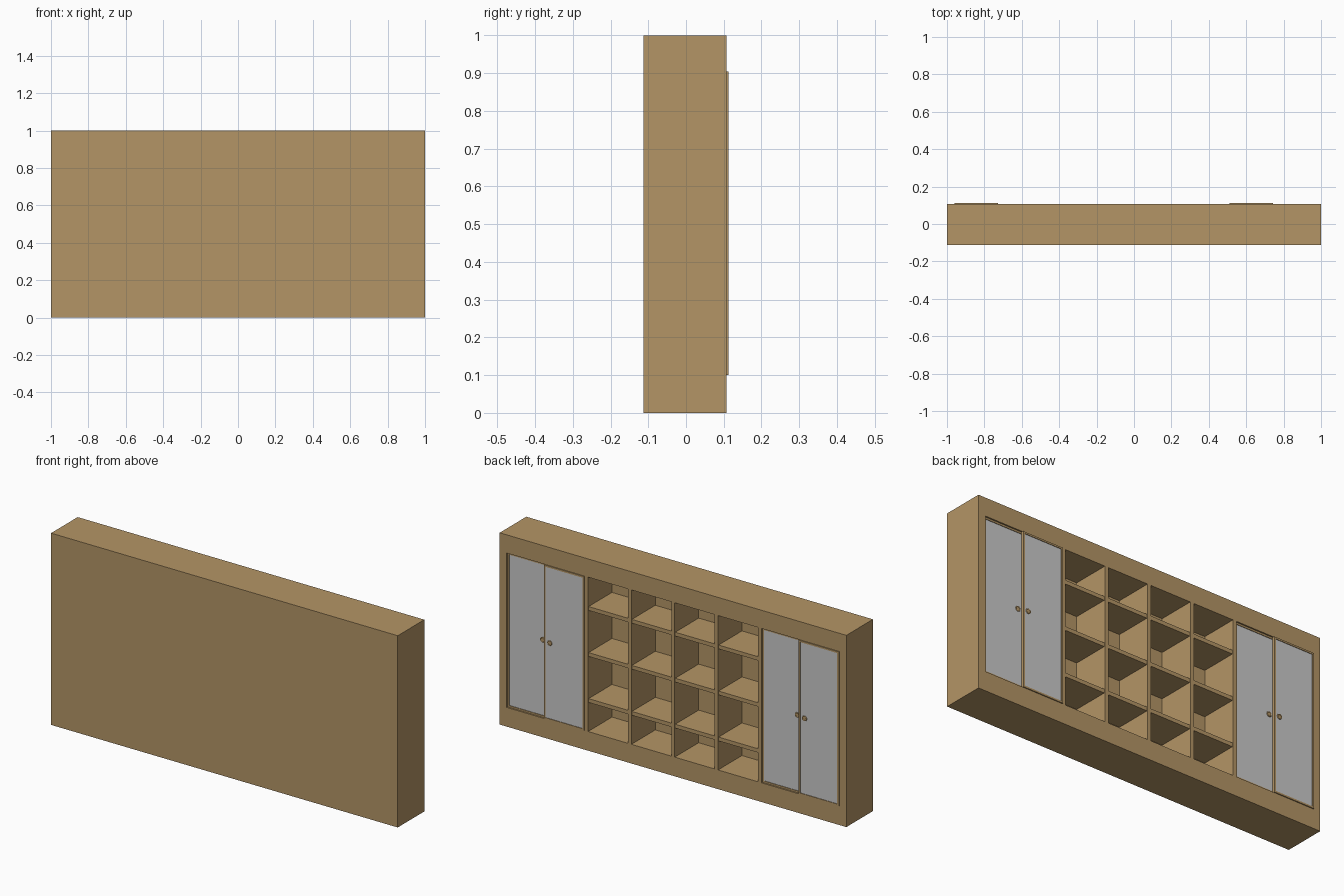
import bpy
import math

if "Cube" in bpy.data.objects:
    bpy.data.objects.remove(bpy.data.objects["Cube"])


def material(name, rgb):
    m = bpy.data.materials.new(name)
    m.diffuse_color = (*rgb, 1.0)
    m.use_nodes = True
    m.node_tree.nodes["Principled BSDF"].inputs["Base Color"].default_value = m.diffuse_color
    return m


WOOD = material("oak wood", (0.455, 0.30, 0.133))
GREY = material("grey door panel", (0.59, 0.59, 0.59))

Y_BACK, Y_FACE, Y_DOOR = -0.112, 0.107, 0.112
Z_LOW, Z_HIGH = 0.10, 0.905


def box(name, x, y, z, mat=WOOD):
    """Box from (min, max) pairs."""
    bpy.ops.mesh.primitive_cube_add(
        size=1, location=[(a + b) / 2 for a, b in (x, y, z)])
    ob = bpy.context.object
    ob.name = name
    ob.scale = [b - a for a, b in (x, y, z)]
    bpy.ops.object.transform_apply(location=False, rotation=False, scale=True)
    ob.data.materials.append(mat)
    return ob


# Carcass: base plinth, thick top, end walls
box("plinth", (-1, 1), (Y_BACK, Y_FACE), (0, Z_LOW))
box("top_board", (-1, 1), (Y_BACK, Y_FACE), (Z_HIGH, 1))
for side, (a, b) in (("left", (-1, -0.96)), ("right", (0.96, 1))):
    box(side + "_end_wall", (a, b), (Y_BACK, Y_FACE), (Z_LOW, Z_HIGH))

# Back board in two halves, meeting at the middle seam
box("back_board_left", (-0.96, 0), (Y_BACK, -0.09), (Z_LOW, Z_HIGH))
box("back_board_right", (0, 0.96), (Y_BACK, -0.09), (Z_LOW, Z_HIGH))

# Upright dividers; the outer two also edge the cupboards
for i in range(5):
    x = -0.5 + 0.25 * i
    box("divider", (x - 0.01, x + 0.01), (-0.09, Y_FACE), (Z_LOW, Z_HIGH))

# Three shelves in each of four open bays
for i in range(4):
    x = -0.5 + 0.25 * i
    for z in (0.26, 0.5, 0.74):
        box("shelf", (x + 0.01, x + 0.24), (-0.09, Y_FACE - 0.004),
            (z - 0.01, z + 0.01))


def door(x0, x1, y, knob_x):
    """Framed sliding door whose outer face lies at y."""
    f, t = 0.009, 0.012
    ys = (y - t, y)
    box("door_stile", (x0, x0 + f), ys, (Z_LOW, Z_HIGH))
    box("door_stile", (x1 - f, x1), ys, (Z_LOW, Z_HIGH))
    box("door_rail", (x0 + f, x1 - f), ys, (Z_LOW, Z_LOW + f))
    box("door_rail", (x0 + f, x1 - f), ys, (Z_HIGH - f, Z_HIGH))
    box("door_panel", (x0 + f, x1 - f), (y - t + 0.001, y - 0.003),
        (Z_LOW + f, Z_HIGH - f), GREY)
    # Round finger pull
    bpy.ops.mesh.primitive_torus_add(
        major_radius=0.011, minor_radius=0.003, major_segments=24,
        minor_segments=8, location=(knob_x, y - 0.003, 0.503),
        rotation=(math.pi / 2, 0, 0))
    ring = bpy.context.object
    ring.name = "pull_ring"
    bpy.ops.mesh.primitive_cylinder_add(
        vertices=24, radius=0.011, depth=0.002,
        location=(knob_x, y - 0.0025, 0.503), rotation=(math.pi / 2, 0, 0))
    cup = bpy.context.object
    cup.name = "pull_cup"
    for ob in (ring, cup):
        ob.data.materials.append(WOOD)
        bpy.ops.object.select_all(action='DESELECT')
        ob.select_set(True)
        bpy.context.view_layer.objects.active = ob
        bpy.ops.object.shade_smooth_by_angle()


# Two cupboards, each with one front and one rear sliding door
for x0 in (-0.96, 0.51):
    door(x0, x0 + 0.232, Y_DOOR, x0 + 0.2)
    door(x0 + 0.218, x0 + 0.45, Y_DOOR - 0.0125, x0 + 0.25)
